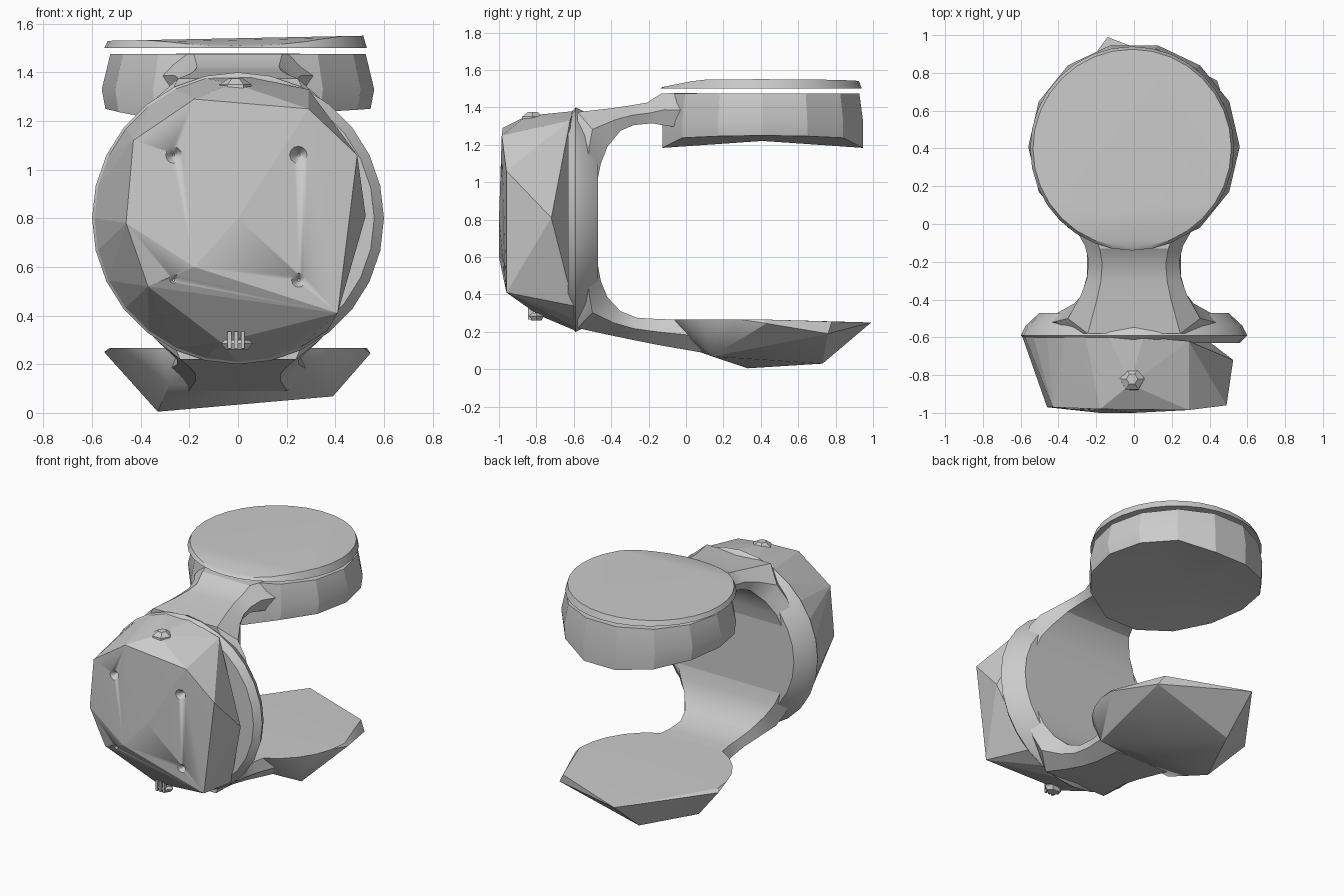
import bpy, bmesh, math
from mathutils import Vector, Matrix

cube = bpy.data.objects.get("Cube")
if cube:
    bpy.data.objects.remove(cube, do_unlink=True)

grey = bpy.data.materials.new("plain grey")
grey.use_nodes = True
grey.diffuse_color = (0.6, 0.6, 0.6, 1)
grey.node_tree.nodes["Principled BSDF"].inputs["Base Color"].default_value = (0.6, 0.6, 0.6, 1)


def finish(name, bm, smooth=25):
    bmesh.ops.recalc_face_normals(bm, faces=bm.faces)
    mesh = bpy.data.meshes.new(name)
    bm.to_mesh(mesh)
    bm.free()
    mesh.materials.append(grey)
    ob = bpy.data.objects.new(name, mesh)
    bpy.context.collection.objects.link(ob)
    bpy.ops.object.select_all(action='DESELECT')
    ob.select_set(True)
    bpy.context.view_layer.objects.active = ob
    bpy.ops.object.shade_smooth_by_angle(angle=math.radians(smooth))
    return ob


def circle(n, r, first=0, last=360):
    steps = [math.tau * i / n for i in range(n)]
    return [(r * math.cos(a), r * math.sin(a)) for a in steps if first <= math.degrees(a) <= last]


def hull(name, points, smooth=25):
    bm = bmesh.new()
    for p in points:
        bm.verts.new(p)
    result = bmesh.ops.convex_hull(bm, input=bm.verts)
    loose = {v for v in result["geom_interior"] + result["geom_unused"]
             if isinstance(v, bmesh.types.BMVert)}
    bmesh.ops.delete(bm, geom=list(loose), context='VERTS')
    return finish(name, bm, smooth)


def loft(name, rings):
    bm = bmesh.new()
    loops = [[bm.verts.new(p) for p in ring] for ring in rings]
    n = len(loops[0])
    for a, b in zip(loops, loops[1:]):
        for i in range(n):
            j = (i + 1) % n
            bm.faces.new((a[i], a[j], b[j], b[i]))
    for end in (loops[0], loops[-1]):
        hub = sum((v.co for v in end), Vector()) / n
        c = bm.verts.new(hub)
        for i in range(n):
            bm.faces.new((end[i], end[(i + 1) % n], c))
    return finish(name, bm)


def arm(name, stations):
    # each station: inner y and z, outer y and z, half width
    rings = []
    for iy, iz, oy, oz, w in stations:
        my, mz = (iy + oy) / 2, (iz + oz) / 2
        rings.append([(-w * .9, iy, iz), (w * .9, iy, iz), (w, my, mz),
                      (w * .7, oy, oz), (-w * .7, oy, oz), (-w, my, mz)])
    return loft(name, rings)


# Round back plate of the body, chamfered toward the rear
mid = 0.8
hull("body_plate", [(x, y, mid + z) for y, r in ((-.63, .56), (-.59, .6), (-.54, .575), (-.47, .5))
                    for x, z in circle(28, r)])

# Faceted front block, cut away along its upper right side
front = [(-.43, -.97, 1.12), (-.18, -.98, 1.29), (.29, -.985, 1.25), (.49, -.96, 1.06),
         (.41, -.96, .41), (-.18, -1, .6), (-.37, -.93, .52), (-.46, -.97, .78),
         (0, -1, .8), (-.02, -.85, 1.355), (-.07, -.79, .29),
         (.525, -.72, .81), (.29, -.62, 1.33), (.05, -.6, 1.38)]
block = hull("body_front", front + [(x, -.6, mid + z) for x, z in circle(28, .59, 95, 310)], 3)

# Four countersunk screw holes
bm = bmesh.new()
for x in (-.265, .25):
    for z in (.545, 1.06):
        place = Matrix.Translation((x, -.98, z)) @ Matrix.Rotation(-math.pi / 2, 4, 'X')
        bmesh.ops.create_cone(bm, cap_ends=True, segments=12, radius1=.06, radius2=.005,
                              depth=.08, matrix=place)
cutter = finish("hole_cutter", bm)
cutter.hide_render = True
cut = block.modifiers.new("holes", 'BOOLEAN')
cut.object = cutter
cut.operation = 'DIFFERENCE'
cut.solver = 'EXACT'
bpy.context.view_layer.objects.active = block
bpy.ops.object.modifier_apply(modifier=cut.name)
bpy.data.objects.remove(cutter, do_unlink=True)

# Curved arms joining the body to the two round trays
arm("upper_arm", [(-.475, 1.0, -.58, 1.12, .46), (-.455, 1.1, -.58, 1.28, .42),
                  (-.42, 1.19, -.58, 1.375, .35), (-.35, 1.275, -.4, 1.395, .28),
                  (-.28, 1.305, -.3, 1.41, .25), (-.18, 1.315, -.21, 1.425, .24),
                  (-.1, 1.3, -.13, 1.475, .26), (.06, 1.29, .06, 1.478, .36)])
arm("lower_arm", [(-.475, .58, -.58, .48, .45), (-.455, .47, -.58, .32, .4),
                  (-.42, .385, -.58, .22, .34), (-.35, .31, -.42, .185, .28),
                  (-.26, .275, -.3, .16, .25), (-.14, .268, -.15, .13, .25),
                  (.08, .262, .08, .09, .29)])

# Upper tray, its underside dipping at the front and back
cy = .41
rim = circle(14, 1)
loft("upper_tray", [
    [(x * .525, cy + y * .53, 1.475) for x, y in rim],
    [(x * .56, cy + y * .55, 1.33) for x, y in rim],
    [(x * .545, cy + y * .55, 1.25 - .07 * y * y * (1 if x < .3 else .3)) for x, y in rim]])

# Thin lid above the tray, sloping down at its front edge
hull("upper_lid", [(x - .01, .4 + y, 1.5) for x, y in circle(32, .54)] +
     [(x - .01, .4 + y, min(1.54 + .02 * x, 1.51 + .2 * (y + .52))) for x, y in circle(32, .525)])

# Lower tray: rounded toward the body, angular at the back
front_half = [(x, cy + y, .266) for x, y in circle(28, .53) if y < .08]
hull("lower_tray", front_half + [(.545, .43, .245), (-.55, .43, .25), (-.14, .99, .25),
                                 (.44, .76, .19), (.4, .78, .255), (.39, .14, .068),
                                 (-.33, .33, .005), (-.15, .73, .03), (-.28, .0, .12)])

# Small knob on top of the body
loft("top_knob", [[(x - .01, -.82 + y, z) for x, y in circle(6, r)]
                  for r, z in ((.07, 1.31), (.065, 1.35), (.03, 1.375))])

# Connector with three pins under the body
loft("bottom_connector", [[(x - .005, -.8 + y * .7, z) for x, y in circle(6, r)]
                          for r, z in ((.045, .26), (.065, .285), (.05, .3))])
for k in range(3):
    bm = bmesh.new()
    size = Matrix.Diagonal((.015, .03, .07, 1))
    bmesh.ops.create_cube(bm, size=1, matrix=Matrix.Translation((k * .027 - .035, -.83, .3)) @ size)
    finish(f"connector_pin_{k + 1}", bm)
